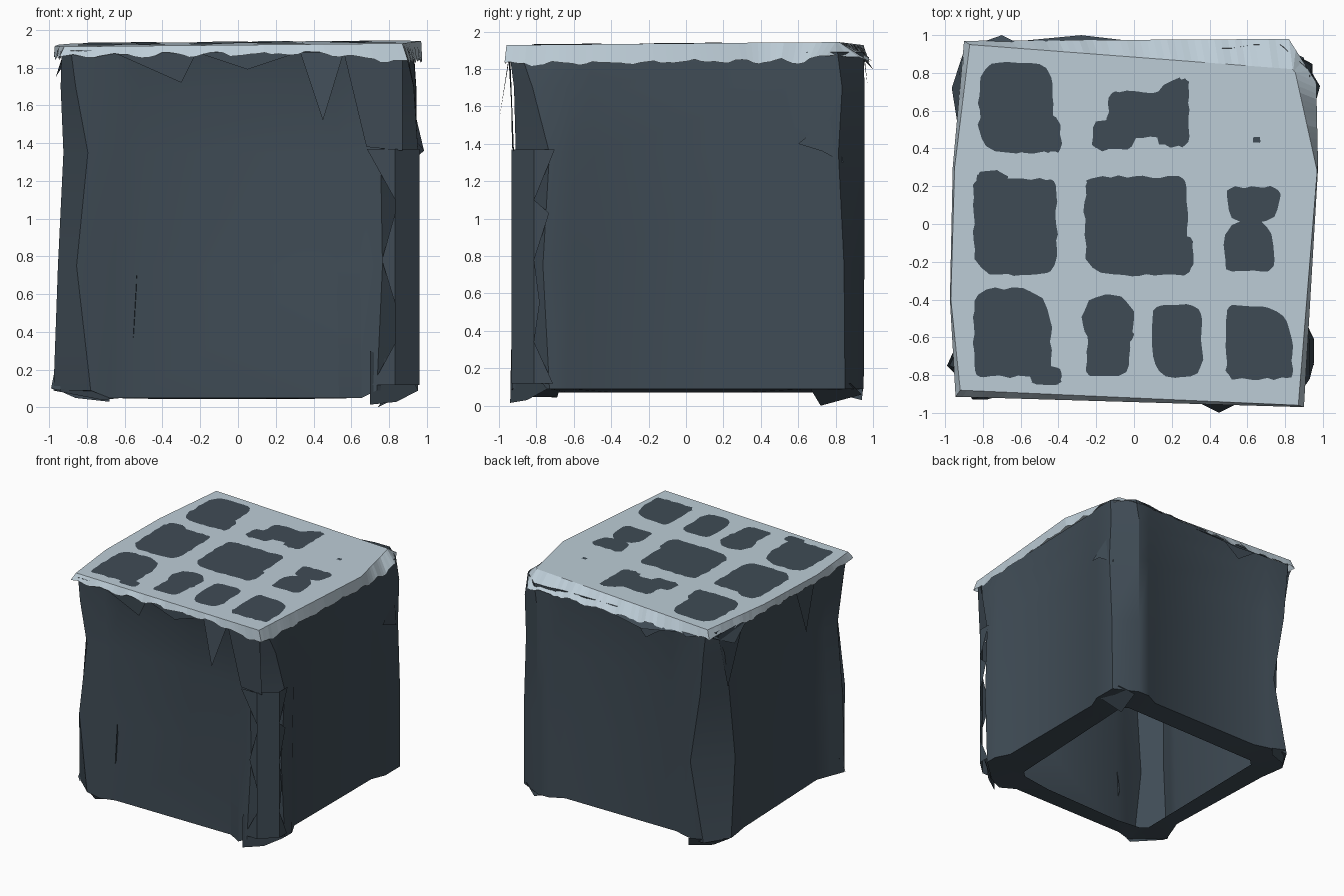
import bpy, bmesh, math, random
from mathutils import Vector

if "Cube" in bpy.data.objects:
    bpy.data.objects.remove(bpy.data.objects["Cube"])

random.seed(4)


def material(name, rgb):
    m = bpy.data.materials.new(name)
    m.diffuse_color = (*rgb, 1)
    m.use_nodes = True
    m.node_tree.nodes["Principled BSDF"].inputs["Base Color"].default_value = m.diffuse_color
    return m


STONE = material("dark slate", (0.050, 0.071, 0.091))
SNOW = material("pale frost", (0.51, 0.61, 0.68))


def build(name, verts, faces, mat, smooth=None):
    me = bpy.data.meshes.new(name)
    me.from_pydata([tuple(v) for v in verts], [], faces)
    me.materials.append(mat)
    ob = bpy.data.objects.new(name, me)
    bpy.context.collection.objects.link(ob)
    if smooth:
        bpy.ops.object.select_all(action='DESELECT')
        ob.select_set(True)
        bpy.context.view_layer.objects.active = ob
        bpy.ops.object.shade_smooth_by_angle(angle=math.radians(smooth))
    return ob


def top_z(x, y):
    return 1.928 + 0.010 * x + 0.009 * y


# Stone walls: open shell with chamfered corner posts and hollowed faces.
# corners: front left, front right, back right, back left, each with a cut along x and y
HOLLOW = [(.09, .07), (.07, .06), (.05, .06), (.06, .035)]
SOFT = [.5, 0, 0, .4]


def ring(z, corners, cuts, hollow, front_drop=0.0):
    pts = []
    for i, c in enumerate(corners):
        c = Vector((*c, z))
        to_prev = (Vector((*corners[i - 1], z)) - c).normalized()
        to_next = (Vector((*corners[(i + 1) % 4], z)) - c).normalized()
        cx, cy = cuts[i]
        cut_prev, cut_next = (cy, cx) if i % 2 == 0 else (cx, cy)
        hp, hn = (h * hollow for h in HOLLOW[i])
        group = [c + to_prev * .42 + to_next * hp, c + to_prev * .30 + to_next * hp * SOFT[i],
                 c + to_prev * cut_prev, c + to_next * cut_next,
                 c + to_next * .30 + to_prev * hn * SOFT[i], c + to_next * .42 + to_prev * hn]
        for k in {0: (4, 5), 1: (0, 1)}.get(i, ()):
            group[k].z -= front_drop
        pts += group
    return pts


even = [(.05, .05)] * 4
levels = [
    ring(.070, [(-.72, -.72), (.64, -.68), (.71, .72), (-.70, .70)], even, 0, .025),
    ring(.09, [(-.98, -.93), (.955, -.93), (.94, .95), (-.95, .95)],
         [(.20, .18), (.22, .20), (.20, .10), (.12, .20)], 1.0, .04),
    ring(.75, [(-.955, -.93), (.945, -.915), (.945, .955), (-.94, .94)],
         [(.10, .17), (.18, .15), (.20, .11), (.24, .26)], 1.0),
    ring(1.35, [(-.925, -.91), (.955, -.91), (.945, .955), (-.92, .95)],
         [(.13, .18), (.20, .18), (.20, .14), (.12, .22)], .95),
    ring(1.70, [(-.94, -.91), (.93, -.92), (.945, .955), (-.93, .95)],
         [(.08, .13), (.10, .10), (.20, .12), (.10, .14)], .75),
    ring(1.89, [(-.935, -.90), (.885, -.945), (.935, .950), (-.90, .945)],
         [(.05, .06), (.04, .06), (.16, .14), (.05, .06)], .3),
]
N = len(levels[0])
faces = [(N * k + i, N * k + (i + 1) % N, N * k + N + (i + 1) % N, N * k + N + i)
         for k in range(len(levels) - 1) for i in range(N)]
build("stone_walls", [p for lv in levels for p in lv], faces, STONE, 30)


# Jagged strip wrapped round a chamfered post: (z, reach along x, reach along y)
def corner_strip(name, cx, cy, cut_x, cut_y, rows):
    sx, sy = math.copysign(1, cx), math.copysign(1, cy)
    vs, fs = [], []
    for z, rx, ry in rows:
        vs += [(cx - sx * max(rx, cut_x), cy, z), (cx - sx * cut_x, cy, z),
               (cx, cy - sy * cut_y, z), (cx, cy - sy * max(ry, cut_y), z)]
    for k in range(len(rows) - 1):
        for j in range(3):
            f = (4 * k + j, 4 * k + j + 1, 4 * k + j + 5, 4 * k + j + 4)
            fs.append(f if sx * sy > 0 else f[::-1])
    build(name, vs, fs, STONE)


corner_strip("front_right_corner", .962, -.932, .13, .12, [
    (1.37, .28, .23), (1.10, .04, .07), (1.03, .05, .20), (.78, .20, .04),
    (.55, .02, .15), (.34, .10, .04), (.12, .25, .22)])

# Broken toes under the corner posts
toes = [
    [(.70, -.935, .30), (.70, -.94, .015), (.84, -.85, .03), (.955, -.74, .09), (.90, -.84, .20)],
    [(-.98, -.76, .09), (-.72, -.91, .04), (-.62, -.87, .05), (-.77, -.92, .12)],
    [(.94, .66, .10), (.74, .72, 0), (.78, .94, .06), (.90, .88, .12)],
    [(-.68, .94, .09), (-.68, .94, .03), (-.86, .86, .05), (-.95, .76, .09), (-.82, .95, .12)],
]
for i, pts in enumerate(toes):
    build("corner_toe_%d" % (i + 1), pts, [tuple(range(len(pts)))], STONE)


# Loose chips hanging from the rim: outline as (along, z, distance out)
def chip(name, side, outline):
    vs = [{'front': (u, -d, z), 'back': (-u, d, z),
           'right': (d, u, z), 'left': (-d, -u, z)}[side] for u, z, d in outline]
    build(name, vs, [tuple(range(len(vs)))], STONE)


chip("front_chip_a", 'front', [(-.66, 1.88, .905), (-.30, 1.72, .91), (-.22, 1.88, .92)])
chip("front_chip_b", 'front', [(-.22, 1.88, .92), (.05, 1.79, .93), (.32, 1.88, .935)])
chip("front_chip_c", 'front', [(.33, 1.88, .94), (.45, 1.52, 1.0), (.56, 1.88, .945)])
chip("front_chip_d", 'front', [(.56, 1.88, .94), (.68, 1.38, .93), (.87, 1.36, .92), (.87, 1.88, .95)])
chip("front_chip_e", 'front', [(-.555, .37, .87), (-.545, .42, .83), (-.535, .72, .87)])
chip("back_chip_a", 'back', [(.15, 1.86, .95), (.30, 1.72, .97), (.50, 1.86, .955)])
chip("back_chip_b", 'back', [(-.15, 1.85, .95), (.28, 1.80, 1.0), (.70, 1.86, .96)])
chip("left_chip_a", 'left', [(.15, 1.87, .93), (.30, 1.45, .93), (.42, 1.87, .93)])
chip("left_chip_b", 'left', [(-.76, 1.38, .93), (-.55, 1.87, .93), (-.88, 1.87, .92)])

# Chips poking out past the rim, seen from above
rim_chips = [
    [(-.87, .94, 1.88), (-.70, 1.0, 1.84), (-.62, .96, 1.86)],
    [(.95, .60, 1.40), (.985, .73, 1.36), (.92, .84, 1.30), (.94, .78, 1.55)],
    [(-.93, .50, 1.86), (-.965, .72, 1.75), (-.90, .92, 1.85), (-.88, .80, 1.88)],
    [(-.95, -.66, .30), (-.99, -.75, .10), (-.94, -.80, .09)],
]
for i, pts in enumerate(rim_chips):
    build("rim_chip_%d" % (i + 1), pts, [tuple(range(len(pts)))], STONE)

# Frost cap: sloping top with a ragged skirt
rim = [(-.92, -.88), (.87, -.96), (.97, .28), (.855, .80), (.84, .82), (-.87, .95), (-.95, .30), (-.97, -.40)]
hem = [(-.945, -.915), (.90, -.97), (.975, .30), (.965, .75), (.82, .98), (-.90, .97), (-.96, .30), (-.975, -.40)]
drop = [.05, .10, .10, .07, .09, .07, .06, .06]
top, low = [], []
E = len(rim)
for i in range(E):
    j = (i + 1) % E
    a, b = Vector(rim[i]), Vector(rim[j])
    c, d = Vector(hem[i]), Vector(hem[j])
    n = max(4, int((b - a).length / 0.035))
    for k in range(n):
        p, q = a.lerp(b, k / n), c.lerp(d, k / n)
        fall = drop[i] + (drop[j] - drop[i]) * max(0, k / n * 4 - 3)
        wave = .009 * math.sin(k * .9 + i) + random.uniform(-.007, .007)
        top.append((p.x, p.y, top_z(*p)))
        low.append((q.x, q.y, top_z(*p) - fall + wave))
n = len(top)
faces = [tuple(range(n))]
faces += [(i, n + i, n + (i + 1) % n, (i + 1) % n) for i in range(n)]
build("frost_cap", top + low, faces, SNOW)


# Bare stone patches on top: box x0,y0,x1,y1 and corner radii (bl, br, tr, tl)
def patch(name, x0, y0, x1, y1, radii):
    corners = [((x0, y0), (0, 1), (1, 0)), ((x1, y0), (-1, 0), (0, 1)),
               ((x1, y1), (0, -1), (-1, 0)), ((x0, y1), (1, 0), (0, -1))]
    curve = []
    for (c, u, v), r in zip(corners, radii):
        c, u, v = Vector(c), Vector(u) * r, Vector(v) * r
        for t in (0, .25, .5, .75, 1):
            curve.append(c + u * (1 - t) ** 2 + v * t ** 2)
    pts = []
    wobble = min(.008, (x1 - x0) * .06)
    for i, p in enumerate(curve):
        q = curve[(i + 1) % len(curve)]
        m = max(1, int((q - p).length / .04))
        for k in range(m):
            s = p.lerp(q, k / m)
            s += Vector((random.uniform(-1, 1), random.uniform(-1, 1))) * wobble
            pts.append((s.x, s.y, top_z(*s) + .004))
    build(name, pts, [tuple(range(len(pts)))], STONE)


patches = [
    (-.82, .38, -.43, .85, (.14, .05, .12, .12)), (-.62, .38, -.385, .59, (.04, .04, .12, .05)),
    (-.22, .39, .02, .56, (.05, .10, .05, .10)), (-.14, .46, .28, .70, (.05, .06, .05, .06)),
    (.12, .41, .29, .77, (.07, .06, .04, .13)), (.63, .43, .67, .46, (.01, .01, .01, .01)),
    (-.85, -.27, -.41, .24, (.14, .10, .05, .05)), (-.84, .08, -.67, .28, (.04, .04, .06, .05)),
    (-.26, -.27, .28, .25, (.16, .04, .05, .05)), (.15, -.27, .31, -.06, (.04, .05, .06, .04)),
    (.49, .00, .77, .195, (.135, .135, .04, .04)), (.48, -.25, .74, .02, (.06, .06, .13, .13)),
    (-.85, -.81, -.44, -.34, (.06, .05, .20, .12)), (-.55, -.85, -.385, -.75, (.04, .03, .05, .03)),
    (-.27, -.62, .00, -.38, (.08, .05, .13, .11)), (-.25, -.81, -.02, -.55, (.05, .10, .04, .04)),
    (.10, -.81, .36, -.43, (.11, .10, .08, .07)), (.49, -.82, .84, -.43, (.04, .05, .22, .05)),
]
for i, p in enumerate(patches):
    patch("bare_patch_%d" % (i + 1), *p)
